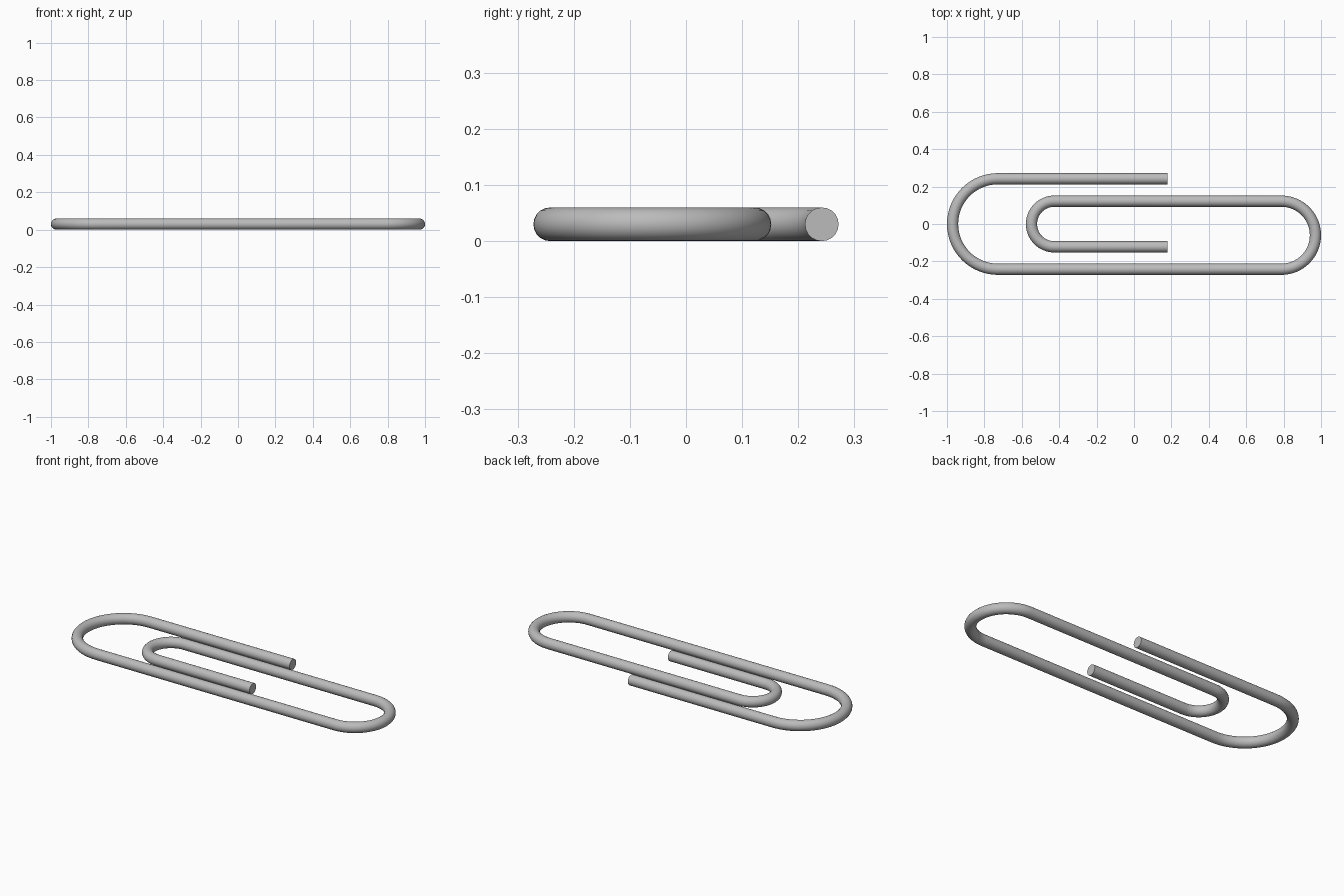
import bpy
from math import sin, cos, pi

cube = bpy.data.objects.get("Cube")
if cube:
    bpy.data.objects.remove(cube, do_unlink=True)

WIRE = 0.03       # wire radius
TIP = 0.18        # x of both cut ends
STEPS = 32        # segments per bend

# Brushed steel colour
steel = bpy.data.materials.new("steel grey")
steel.use_nodes = True
colour = (0.5, 0.5, 0.5, 1)
steel.diffuse_color = colour
steel.node_tree.nodes["Principled BSDF"].inputs["Base Color"].default_value = colour


def bend(cx, cy, radius, start, sweep):
    """Points along a half-circle bend."""
    angles = [start + sweep * i / STEPS for i in range(STEPS + 1)]
    return [(cx + radius * cos(a), cy + radius * sin(a)) for a in angles]


# Wire centreline: outer tip, large bend, far bend, inner bend, inner tip
path = [(TIP, 0.242)]
path += bend(-0.728, 0, 0.242, pi / 2, pi)
path += bend(0.788, -0.06, 0.182, -pi / 2, pi)
path += bend(-0.426, 0, 0.122, pi / 2, pi)
path += [(TIP, -0.122)]

# Sweep a round section along the centreline, with flat end caps
curve = bpy.data.curves.new("bent_wire", "CURVE")
curve.dimensions = "3D"
curve.twist_mode = "Z_UP"
curve.bevel_depth = WIRE
curve.bevel_resolution = 8
curve.use_fill_caps = True
spline = curve.splines.new("POLY")
spline.points.add(len(path) - 1)
for point, (x, y) in zip(spline.points, path):
    point.co = (x, y, WIRE, 1)
curve.materials.append(steel)

wire = bpy.data.objects.new("bent_wire", curve)
bpy.context.collection.objects.link(wire)

# Turn into a mesh, smooth along the wire and sharp at the caps
bpy.ops.object.select_all(action="DESELECT")
wire.select_set(True)
bpy.context.view_layer.objects.active = wire
bpy.ops.object.convert(target="MESH")
bpy.ops.object.shade_smooth_by_angle()
